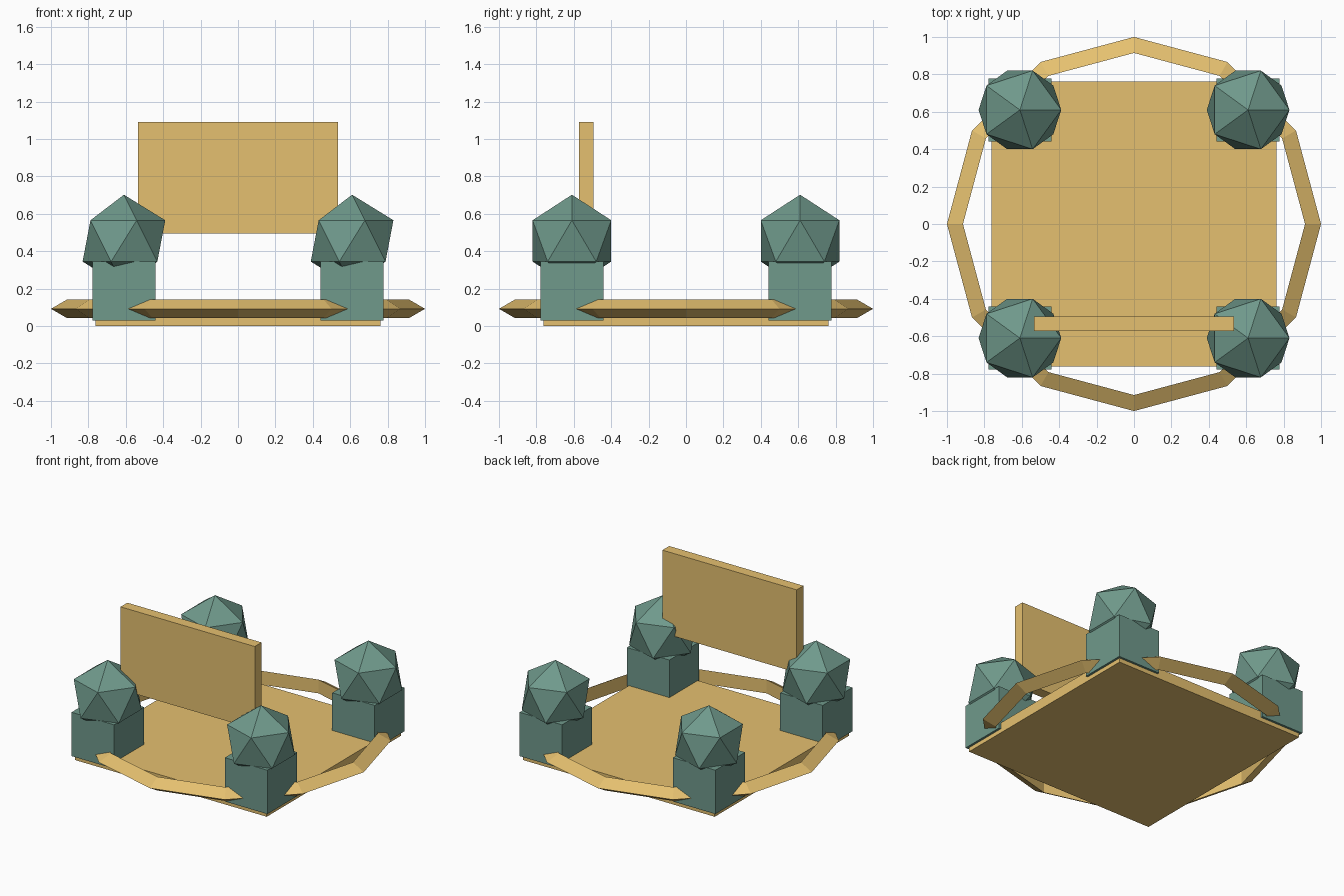
import bpy, bmesh, math
from mathutils import Matrix, Vector

if "Cube" in bpy.data.objects:
    bpy.data.objects.remove(bpy.data.objects["Cube"])


def material(name, rgb):
    m = bpy.data.materials.new(name)
    m.diffuse_color = (*rgb, 1)
    m.use_nodes = True
    m.node_tree.nodes["Principled BSDF"].inputs["Base Color"].default_value = m.diffuse_color
    return m


TAN = material("sandy_tan", (0.785, 0.53, 0.16))
GREEN = material("muted_green", (0.16, 0.32, 0.26))


def make_object(name, bm, mat):
    bmesh.ops.recalc_face_normals(bm, faces=bm.faces)
    mesh = bpy.data.meshes.new(name)
    bm.to_mesh(mesh)
    bm.free()
    mesh.materials.append(mat)
    obj = bpy.data.objects.new(name, mesh)
    bpy.context.collection.objects.link(obj)
    return obj


def box(name, lo, hi, mat):
    lo, hi = Vector(lo), Vector(hi)
    bm = bmesh.new()
    bmesh.ops.create_cube(bm, size=1, matrix=Matrix.Translation((lo + hi) / 2)
                          @ Matrix.Diagonal((*(hi - lo), 1)))
    return make_object(name, bm, mat)


# Thick floor slab and upright panel
box("floor_slab", (-0.763, -0.763, 0), (0.763, 0.763, 0.075), TAN)
box("upright_panel", (-0.534, -0.572, 0.495), (0.534, -0.495, 1.09), TAN)

# Corner blocks topped with faceted balls
for sx, side in ((-1, "left"), (1, "right")):
    for sy, end in ((-1, "front"), (1, "back")):
        x, y, h = sx * 0.61, sy * 0.61, 0.169
        box(f"block_{end}_{side}", (x - h, y - h, 0.03),
            (x + h, y + h, 0.345), GREEN)
        bm = bmesh.new()
        bmesh.ops.create_icosphere(bm, subdivisions=1, radius=0.247,
                                   matrix=Matrix.Translation((x, y, 0.455)))
        make_object(f"faceted_ball_{end}_{side}", bm, GREEN)

# Twelve-sided rail ring with a triangular section
MAJOR, MINOR, R, r = 12, 3, 0.943, 0.057
bm = bmesh.new()
rings = []
for i in range(MAJOR):
    a = math.tau * i / MAJOR
    ring = []
    for j in range(MINOR):
        b = math.tau * j / MINOR
        d = R + r * math.cos(b)
        ring.append(bm.verts.new((d * math.cos(a), d * math.sin(a),
                                  0.092 + r * math.sin(b))))
    rings.append(ring)
for i in range(MAJOR):
    p, q = rings[i], rings[(i + 1) % MAJOR]
    for j in range(MINOR):
        k = (j + 1) % MINOR
        bm.faces.new((p[j], q[j], q[k], p[k]))
make_object("rail_ring", bm, TAN)
